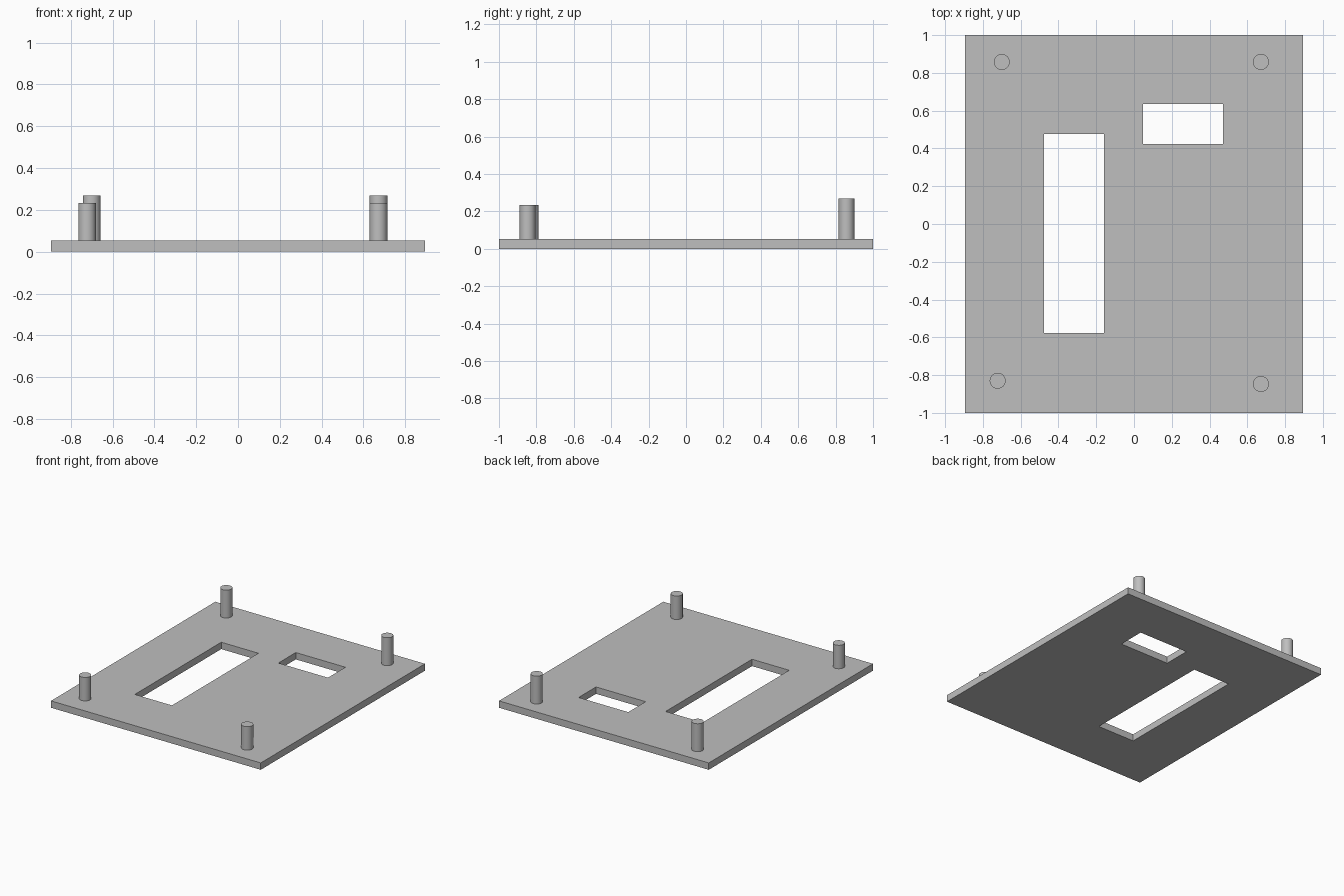
import bpy
import bmesh

cube = bpy.data.objects.get("Cube")
if cube:
    bpy.data.objects.remove(cube, do_unlink=True)

grey = bpy.data.materials.new("plain grey")
grey.use_nodes = True
colour = (0.52, 0.52, 0.52, 1)
grey.diffuse_color = colour
grey.node_tree.nodes["Principled BSDF"].inputs["Base Color"].default_value = colour

THICK = 0.053
RADIUS = 0.042
HALF_X, HALF_Y = 0.894, 1.0


def add_object(name, bm):
    bmesh.ops.recalc_face_normals(bm, faces=bm.faces)
    mesh = bpy.data.meshes.new(name)
    bm.to_mesh(mesh)
    bm.free()
    mesh.materials.append(grey)
    obj = bpy.data.objects.new(name, mesh)
    bpy.context.collection.objects.link(obj)
    return obj


# Base plate: a grid cut along the window edges, window cells left open
windows = [(-0.476, -0.159, -0.577, 0.476),   # long slot
           (0.048, 0.471, 0.423, 0.635)]      # small window
xs = sorted({-HALF_X, HALF_X, *(v for w in windows for v in w[:2])})
ys = sorted({-HALF_Y, HALF_Y, *(v for w in windows for v in w[2:])})

bm = bmesh.new()
grid = {(x, y): bm.verts.new((x, y, 0)) for x in xs for y in ys}
for x0, x1 in zip(xs, xs[1:]):
    for y0, y1 in zip(ys, ys[1:]):
        cx, cy = (x0 + x1) / 2, (y0 + y1) / 2
        if not any(a < cx < b and c < cy < d for a, b, c, d in windows):
            bm.faces.new([grid[p] for p in ((x0, y0), (x1, y0), (x1, y1), (x0, y1))])
bmesh.ops.delete(bm, geom=[v for v in bm.verts if not v.link_faces], context='VERTS')
raised = bmesh.ops.extrude_face_region(bm, geom=bm.faces[:], use_keep_orig=True)
top = [g for g in raised["geom"] if isinstance(g, bmesh.types.BMVert)]
bmesh.ops.translate(bm, verts=top, vec=(0, 0, THICK))
# Merge the coplanar cells into clean large faces
bmesh.ops.dissolve_limit(bm, angle_limit=0.01, verts=bm.verts[:], edges=bm.edges[:])
add_object("base_plate", bm)

# Mounting posts, taller at the back
posts = {"back_right_post": (-0.70, 0.858, 0.268),
         "back_left_post": (0.672, 0.858, 0.268),
         "front_right_post": (-0.722, -0.83, 0.234),
         "front_left_post": (0.672, -0.847, 0.234)}
for name, (x, y, height) in posts.items():
    bm = bmesh.new()
    bmesh.ops.create_cone(bm, cap_ends=True, segments=48, radius1=RADIUS,
                          radius2=RADIUS, depth=height - THICK)
    bmesh.ops.translate(bm, verts=bm.verts, vec=(x, y, (height + THICK) / 2))
    post = add_object(name, bm)
    bpy.ops.object.select_all(action='DESELECT')
    post.select_set(True)
    bpy.context.view_layer.objects.active = post
    bpy.ops.object.shade_smooth_by_angle()
